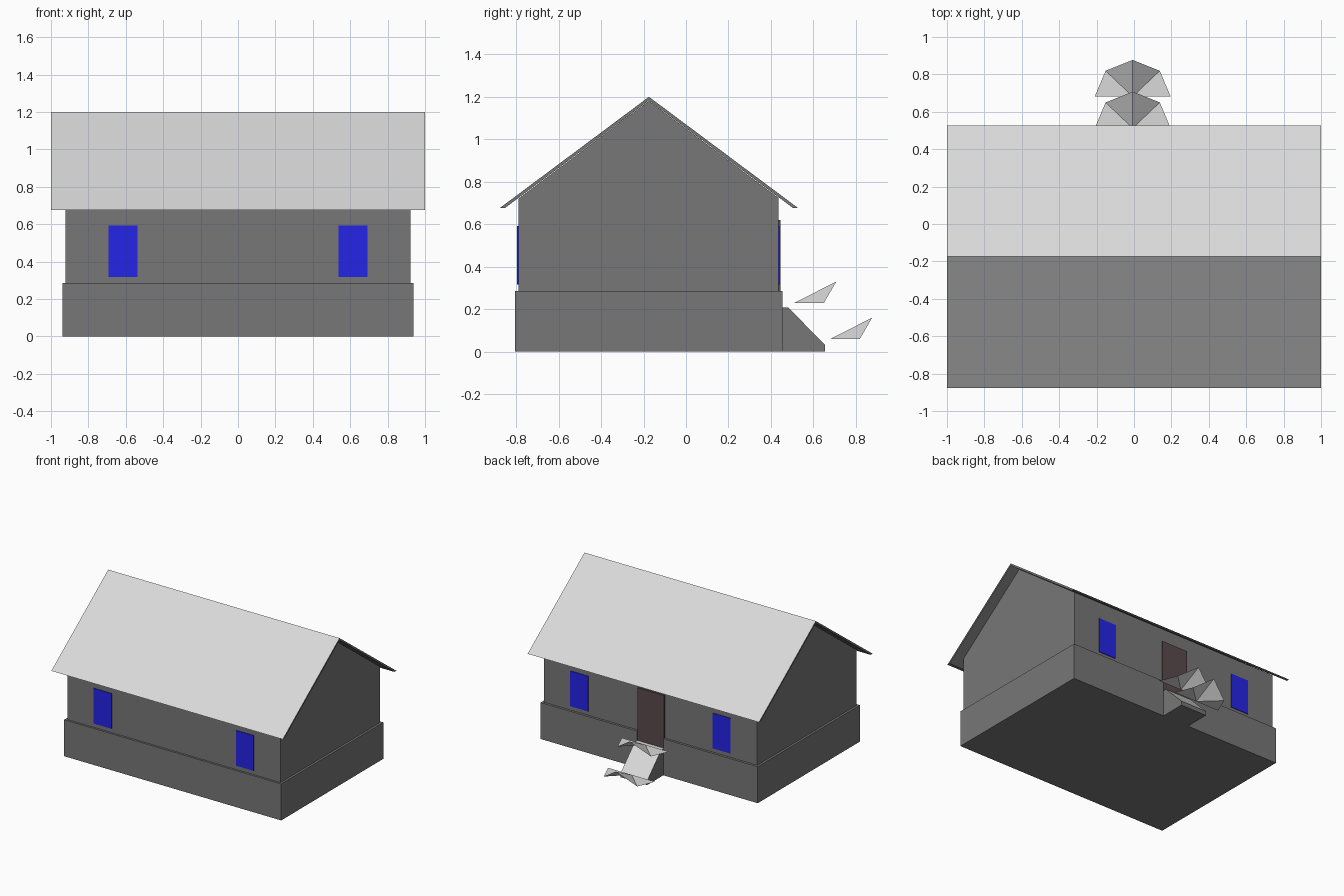
import bpy, bmesh

if "Cube" in bpy.data.objects:
    bpy.data.objects.remove(bpy.data.objects["Cube"])


def material(name, rgb):
    m = bpy.data.materials.new(name)
    m.diffuse_color = (*rgb, 1)
    m.use_nodes = True
    m.node_tree.nodes["Principled BSDF"].inputs["Base Color"].default_value = m.diffuse_color
    return m


DARK = material("dark_grey", (0.185, 0.185, 0.185))
LIGHT = material("light_grey", (0.70, 0.70, 0.70))
BLUE = material("window_blue", (0.02, 0.02, 0.88))
BROWN = material("door_brown", (0.10, 0.068, 0.073))


def finish(name, bm, mats):
    mesh = bpy.data.meshes.new(name)
    bm.to_mesh(mesh)
    bm.free()
    for m in mats:
        mesh.materials.append(m)
    ob = bpy.data.objects.new(name, mesh)
    bpy.context.collection.objects.link(ob)
    return ob


def prism(name, profile, x0, x1, mats):
    """Extrude a (y, z) profile along x; upward faces take the second material."""
    bm = bmesh.new()
    face = bm.faces.new([bm.verts.new((x0, y, z)) for y, z in profile])
    ext = bmesh.ops.extrude_face_region(bm, geom=[face])["geom"]
    bmesh.ops.translate(bm, vec=(x1 - x0, 0, 0),
                        verts=[v for v in ext if isinstance(v, bmesh.types.BMVert)])
    bmesh.ops.recalc_face_normals(bm, faces=bm.faces)
    bm.normal_update()
    if len(mats) > 1:
        for f in bm.faces:
            f.material_index = 1 if f.normal.z > 0.3 else 0
    return finish(name, bm, mats)


def box(name, x0, x1, y0, y1, z0, z1, mat):
    return prism(name, [(y0, z0), (y1, z0), (y1, z1), (y0, z1)], x0, x1, [mat])


RIDGE = -0.1745
DX0, DX1 = -0.122, 0.107   # doorway sides

# Foundation with a shallow notch for the doorway
foundation = box("foundation", -0.938, 0.938, -0.806, 0.454, 0, 0.285, DARK)
cutter = box("doorway_cutter", DX0, DX1, 0.436, 0.6, 0.2, 0.4, DARK)
cutter.hide_render = True
cutter.hide_set(True)
cut = foundation.modifiers.new("doorway", 'BOOLEAN')
cut.operation = 'DIFFERENCE'
cut.solver = 'EXACT'
cut.object = cutter

# Walls with gables
prism("walls", [(-0.79, 0.285), (0.436, 0.285), (0.436, 0.724),
                (RIDGE, 1.181), (-0.79, 0.720)], -0.921, 0.921, [DARK])

# Roof: light on top, dark underneath and on the edges
prism("roof", [(-0.876, 0.677), (RIDGE, 1.20), (0.527, 0.677),
               (0.503, 0.677), (RIDGE, 1.183), (-0.852, 0.677)],
      -1, 1, [DARK, LIGHT])

# Windows, two on each long side
for side, y0, y1 in (("front", -0.795, -0.789), ("back", 0.435, 0.441)):
    for hand, x in (("left", -0.615), ("right", 0.615)):
        box(f"window_{side}_{hand}", x - 0.077, x + 0.077, y0, y1, 0.317, 0.592, BLUE)

# Back door
box("back_door", DX0, DX1, 0.435, 0.444, 0.2, 0.62, BROWN)

# Entrance ramp
prism("entrance_ramp", [(0.437, 0), (0.654, 0), (0.654, 0.033),
                        (0.482, 0.207), (0.437, 0.207)], DX0, DX1, [DARK, LIGHT])

# Open four-sided fans floating over the ramp, each with a raised tip
for name, y, z in (("upper_fan", 0.512, 0.23), ("lower_fan", 0.681, 0.06)):
    bm = bmesh.new()
    cx = -0.007
    hub = bm.verts.new((cx, y, z))
    rim = [bm.verts.new((cx + dx, y + dy, z + dz)) for dx, dy, dz in (
        (0.203, 0, 0), (0.145, 0.138, 0), (0, 0.196, 0.10),
        (-0.145, 0.138, 0), (-0.203, 0, 0))]
    for a, b in zip(rim, rim[1:]):
        bm.faces.new((hub, a, b))
    finish(name, bm, [LIGHT])
